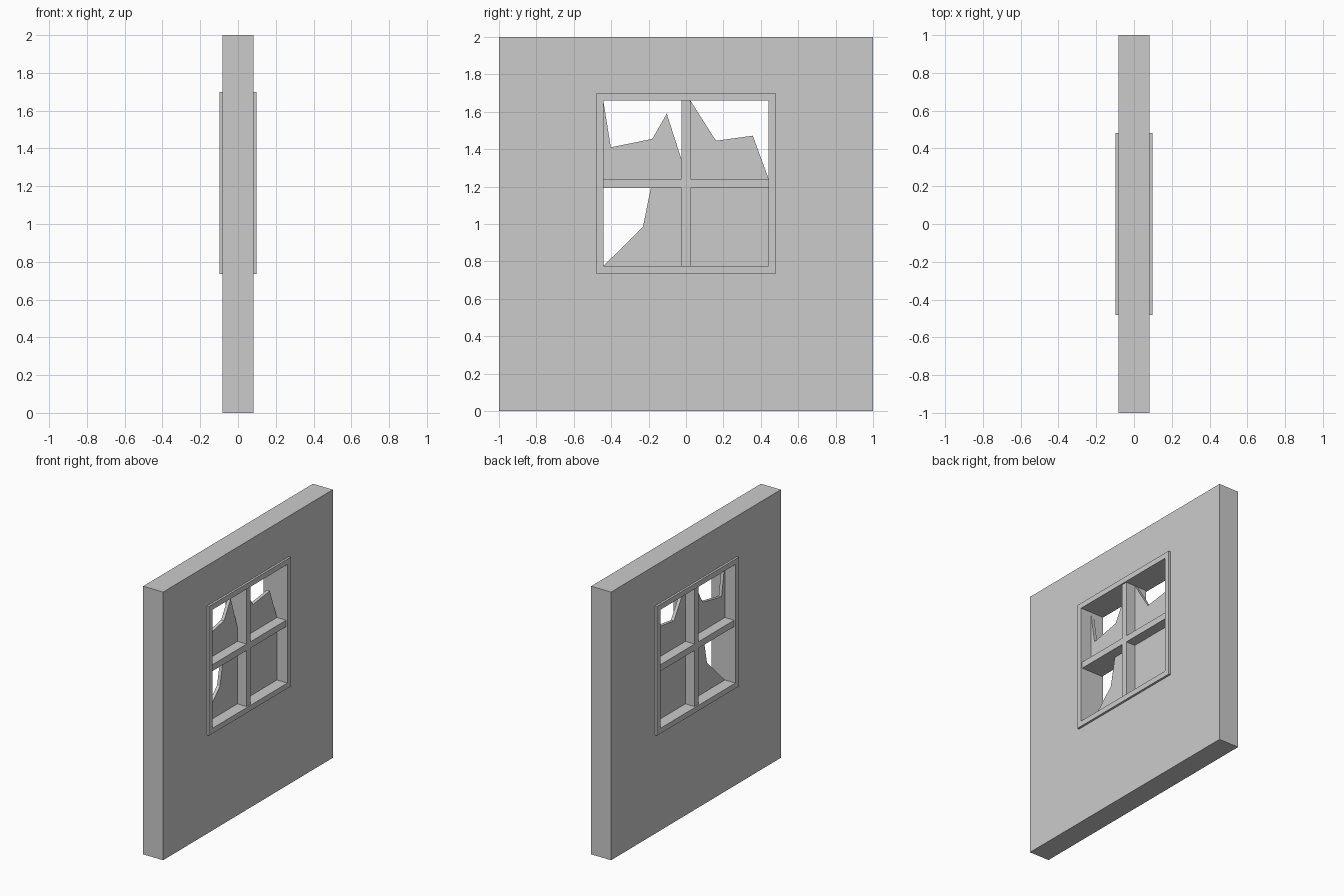
import bpy, bmesh

if "Cube" in bpy.data.objects:
    bpy.data.objects.remove(bpy.data.objects["Cube"])

CZ = 1.217          # height of the window centre
OUTER = 0.482       # half size of the window frame
INNER = 0.442       # half size of the opening
BAR = 0.024         # half width of the glazing bars


def prism(name, outline, half):
    """Solid with a (y, z) outline, extending from x = -half to x = half."""
    bm = bmesh.new()
    face = bm.faces.new([bm.verts.new((-half, y, z)) for y, z in outline])
    moved = bmesh.ops.extrude_face_region(bm, geom=[face])["geom"]
    bmesh.ops.translate(bm, vec=(2 * half, 0, 0),
                        verts=[v for v in moved if isinstance(v, bmesh.types.BMVert)])
    return finish(name, bm)


def ring(name, outer, inner, half):
    """Rectangular slab with a rectangular opening."""
    bm = bmesh.new()
    loops = [[bm.verts.new((x, y, z)) for y, z in pts]
             for x, pts in ((-half, outer), (half, outer), (half, inner), (-half, inner))]
    for k in range(4):
        a, b = loops[k], loops[(k + 1) % 4]
        for i in range(4):
            j = (i + 1) % 4
            bm.faces.new((a[i], a[j], b[j], b[i]))
    return finish(name, bm)


def finish(name, bm):
    bmesh.ops.recalc_face_normals(bm, faces=bm.faces)
    mesh = bpy.data.meshes.new(name)
    bm.to_mesh(mesh)
    bm.free()
    obj = bpy.data.objects.new(name, mesh)
    bpy.context.collection.objects.link(obj)
    return obj


def rect(y0, y1, z0, z1):
    return [(y0, z0), (y1, z0), (y1, z1), (y0, z1)]


def square(r):
    return rect(-r, r, CZ - r, CZ + r)


# Wall and window frame
ring("wall", rect(-1, 1, 0, 2), square(OUTER), 0.082)
ring("window_frame", square(OUTER), square(INNER), 0.098)

# Crossed glazing bars
prism("vertical_bar", rect(-BAR, BAR, CZ - INNER, CZ + INNER), 0.088)
for side, y0, y1 in (("left", -INNER, -BAR), ("right", BAR, INNER)):
    prism("horizontal_bar_" + side, rect(y0, y1, CZ - BAR, CZ + BAR), 0.088)

# Glass: three broken panes and one whole pane
top, bottom = CZ + INNER, CZ - INNER
upper, lower = CZ + BAR, CZ - BAR
panes = {
    "broken_pane_upper_left": [(-INNER, upper), (-BAR, upper), (-BAR, 1.345), (-0.103, 1.59),
                               (-0.18, 1.455), (-0.402, 1.41), (-INNER, top)],
    "broken_pane_upper_right": [(BAR, upper), (INNER, upper), (0.357, 1.472),
                                (0.16, 1.445), (BAR, top)],
    "broken_pane_lower_left": [(-INNER, bottom), (-BAR, bottom), (-BAR, lower),
                               (-0.188, lower), (-0.23, 0.985)],
    "whole_pane_lower_right": rect(BAR, INNER, bottom, lower),
}
for name, outline in panes.items():
    prism(name, outline, 0.012)
